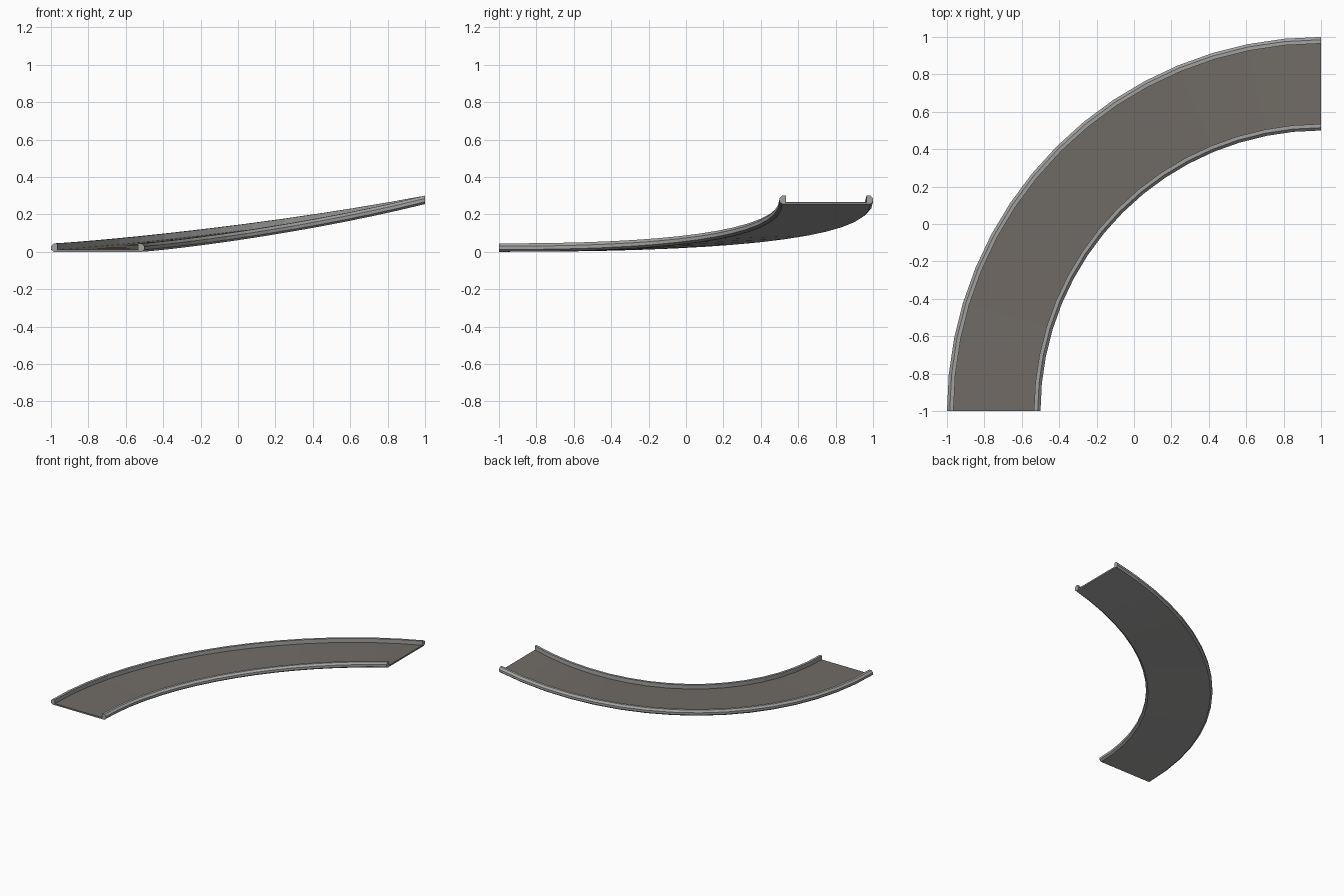
import bpy, bmesh, math

if "Cube" in bpy.data.objects:
    bpy.data.objects.remove(bpy.data.objects["Cube"])

SEG = 16            # segments along the quarter turn
MID_R = 1.75        # centre-line radius around (1, -1)
RISE = 0.255


def material(name, rgb):
    m = bpy.data.materials.new(name)
    m.diffuse_color = (*rgb, 1)
    m.use_nodes = True
    m.node_tree.nodes["Principled BSDF"].inputs["Base Color"].default_value = m.diffuse_color
    return m


grey = material("rail grey", (0.36, 0.36, 0.355))
brown = material("road brown grey", (0.165, 0.148, 0.13))


def sweep(name, profile, mat, closed=True):
    """Sweep a (radial offset, height) profile round the rising bend."""
    bm = bmesh.new()
    rings = []
    for i in range(SEG + 1):
        f = i / SEG
        a = f * math.pi / 2
        z = RISE * f ** 2.3
        rings.append([bm.verts.new((1 - (MID_R + r) * math.cos(a),
                                    -1 + (MID_R + r) * math.sin(a), z + h))
                      for r, h in profile])
    n = len(profile)
    for a, b in zip(rings, rings[1:]):
        for j in range(n):
            k = (j + 1) % n
            bm.faces.new((a[j], a[k], b[k], b[j]))
    bm.faces.new(rings[0])
    bm.faces.new(rings[-1])
    bmesh.ops.recalc_face_normals(bm, faces=bm.faces[:])
    me = bpy.data.meshes.new(name)
    bm.to_mesh(me)
    bm.free()
    me.materials.append(mat)
    ob = bpy.data.objects.new(name, me)
    bpy.context.collection.objects.link(ob)
    return ob


# Grey base slab under the road
sweep("road_base", [(-0.235, 0), (0.235, 0), (0.235, 0.006), (-0.235, 0.006)], grey)

# Road surface
road = sweep("road_surface", [(-0.22, 0.006), (0.22, 0.006), (0.22, 0.012), (-0.22, 0.012)], brown)

# Kerb rails with bevelled outer sides, mirrored across the road
rail = [(0.215, 0), (0.215, 0.045), (0.235, 0.045), (0.25, 0.03), (0.25, 0.012), (0.235, 0)]
sweep("outer_rail", rail, grey)
sweep("inner_rail", [(-r, h) for r, h in rail], grey)
